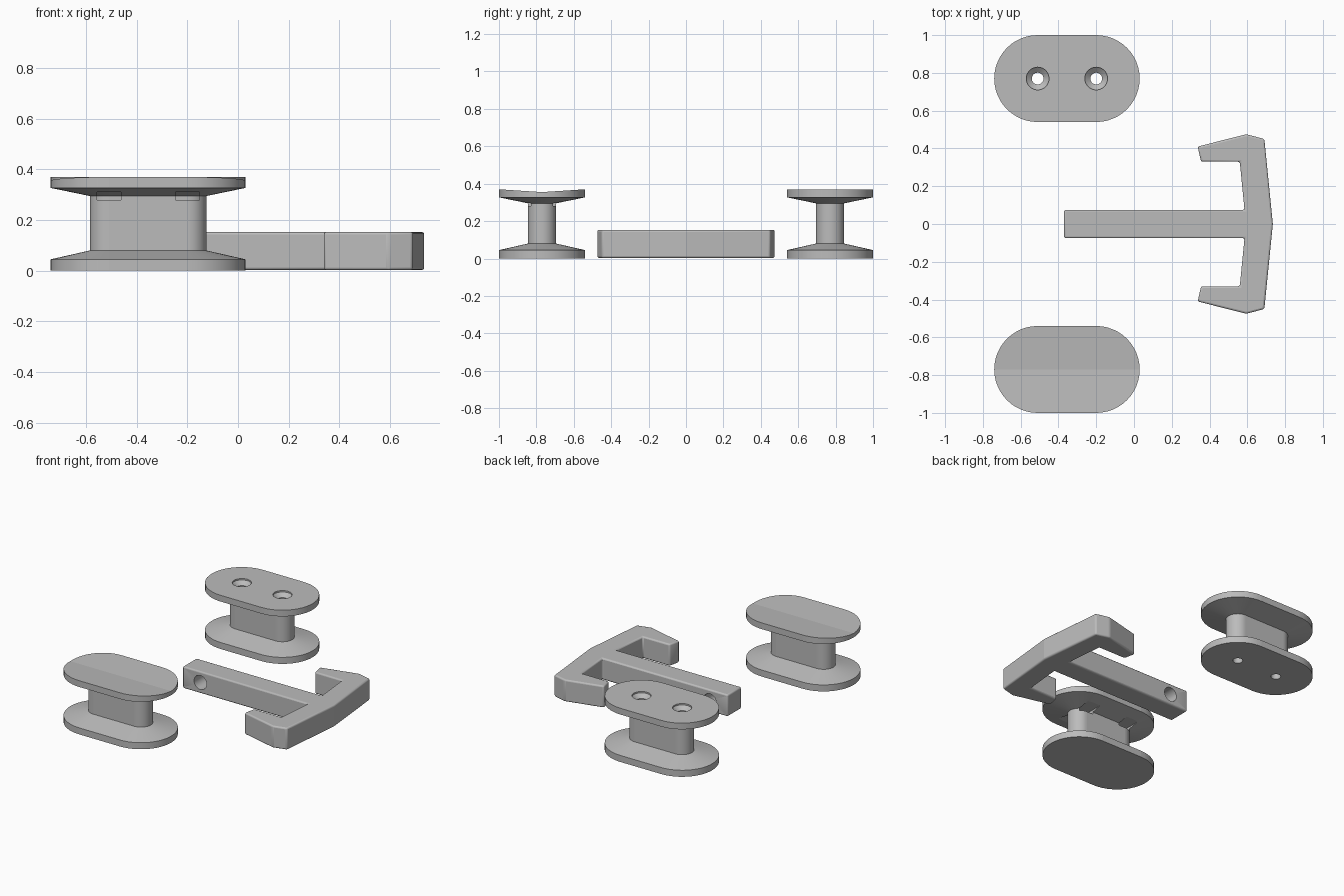
import bpy, bmesh, math
from mathutils import Matrix, Vector

if "Cube" in bpy.data.objects:
    bpy.data.objects.remove(bpy.data.objects["Cube"], do_unlink=True)

gray = bpy.data.materials.new("light gray plastic")
gray.use_nodes = True
COLOR = (0.5, 0.5, 0.5, 1)
gray.diffuse_color = COLOR
gray.node_tree.nodes["Principled BSDF"].inputs["Base Color"].default_value = COLOR

SEGMENTS = 24      # per half circle
HALF = 0.155       # distance from spool middle to each rounded end's centre
CENTER_X = -0.355
SPOOL_Y = 0.77
RADIUS = 0.23


def finish(bm, name, matrix=Matrix()):
    bmesh.ops.remove_doubles(bm, verts=bm.verts, dist=1e-5)
    bmesh.ops.recalc_face_normals(bm, faces=bm.faces)
    bm.transform(matrix)
    mesh = bpy.data.meshes.new(name)
    bm.to_mesh(mesh)
    bm.free()
    mesh.materials.append(gray)
    obj = bpy.data.objects.new(name, mesh)
    bpy.context.collection.objects.link(obj)
    return obj


def loft(name, rings, half, matrix=Matrix(), groove=0):
    """Stack stadium outlines given as (radius, height); half = 0 gives circles."""
    bm = bmesh.new()
    loops = []
    for r, z in rings:
        loop = []
        for side in (1, -1):
            for i in range(SEGMENTS + 1):
                a = math.pi * (i / SEGMENTS - 0.5)
                loop.append(bm.verts.new((side * (half + r * math.cos(a)),
                                          side * r * math.sin(a), z)))
        loops.append(loop)
    n = len(loops[0])
    for low, high in zip(loops, loops[1:]):
        for i in range(n):
            j = (i + 1) % n
            bm.faces.new((low[i], low[j], high[j], high[i]))
    bm.faces.new(loops[0])
    top = loops[-1]
    if groove:
        # shallow V running along the middle of the top
        for v in top:
            v.co.z -= groove * (1 - abs(v.co.y) / rings[-1][0])
        a, b = SEGMENTS // 2, SEGMENTS // 2 + SEGMENTS + 1
        bm.faces.new(top[a:b + 1])
        bm.faces.new(top[b:] + top[:a + 1])
    else:
        bm.faces.new(top)
    return finish(bm, name, matrix)


def box(name, center, size):
    bm = bmesh.new()
    bmesh.ops.create_cube(bm, size=1)
    return finish(bm, name, Matrix.Translation(center) @ Matrix.Diagonal((*size, 1)))


def activate(obj):
    bpy.ops.object.select_all(action='DESELECT')
    obj.select_set(True)
    bpy.context.view_layer.objects.active = obj


def cut(obj, cutter):
    cutter.hide_render = True
    mod = obj.modifiers.new("cut", 'BOOLEAN')
    mod.operation = 'DIFFERENCE'
    mod.solver = 'EXACT'
    mod.object = cutter
    activate(obj)
    bpy.ops.object.modifier_apply(modifier=mod.name)
    bpy.data.objects.remove(cutter, do_unlink=True)


def shade(obj):
    activate(obj)
    bpy.ops.object.shade_smooth_by_angle(angle=math.radians(35))
    for p in obj.data.polygons:
        if p.area > 0.01:
            p.use_smooth = False


# Spools: flanges with sloped inner sides around a slim web
profile = [(RADIUS, 0), (RADIUS, 0.045), (0.075, 0.08),
           (0.075, 0.295), (RADIUS, 0.327), (RADIUS, 0.37)]
front_spool = loft("front_spool", profile, HALF,
                   Matrix.Translation((CENTER_X, -SPOOL_Y, 0)), groove=0.015)
rear_spool = loft("rear_spool", profile, HALF,
                  Matrix.Translation((CENTER_X, SPOOL_Y, 0)))

for x in (CENTER_X - HALF, CENTER_X + HALF):
    # nut slots under the front spool's upper flange
    cut(front_spool, box("slot_cutter", (x, -SPOOL_Y, 0.295), (0.095, 0.34, 0.03)))
    # countersunk screw holes through the rear spool
    cut(rear_spool, loft("screw_cutter", [(0.031, -0.1), (0.031, 0.335),
                                          (0.06, 0.36), (0.06, 0.5)], 0,
                         Matrix.Translation((x, SPOOL_Y, 0))))

# T-shaped hook: mirrored outline, extruded with softened edges
half_outline = [(0.735, 0), (0.69, 0.45), (0.595, 0.475), (0.337, 0.41),
                (0.355, 0.33), (0.56, 0.33), (0.585, 0.075), (-0.37, 0.075)]
outline = half_outline + [(x, -y) for x, y in reversed(half_outline[1:])]
bm = bmesh.new()
base = bm.faces.new([bm.verts.new((x, y, 0.003)) for x, y in outline])
raised = bmesh.ops.extrude_face_region(bm, geom=[base])["geom"]
bmesh.ops.translate(bm, vec=Vector((0, 0, 0.15)),
                    verts=[g for g in raised if isinstance(g, bmesh.types.BMVert)])
hook = finish(bm, "t_hook")
bevel = hook.modifiers.new("soft edges", 'BEVEL')
bevel.width = 0.01
bevel.segments = 3
bevel.limit_method = 'ANGLE'
bevel.angle_limit = math.radians(15)
activate(hook)
bpy.ops.object.modifier_apply(modifier=bevel.name)

# Cross hole near the end of the shaft
cut(hook, loft("pin_cutter", [(0.048, -0.3), (0.048, 0.3)], 0,
               Matrix.Translation((-0.235, 0, 0.078)) @ Matrix.Rotation(math.pi / 2, 4, 'X')))

for obj in (front_spool, rear_spool, hook):
    shade(obj)
